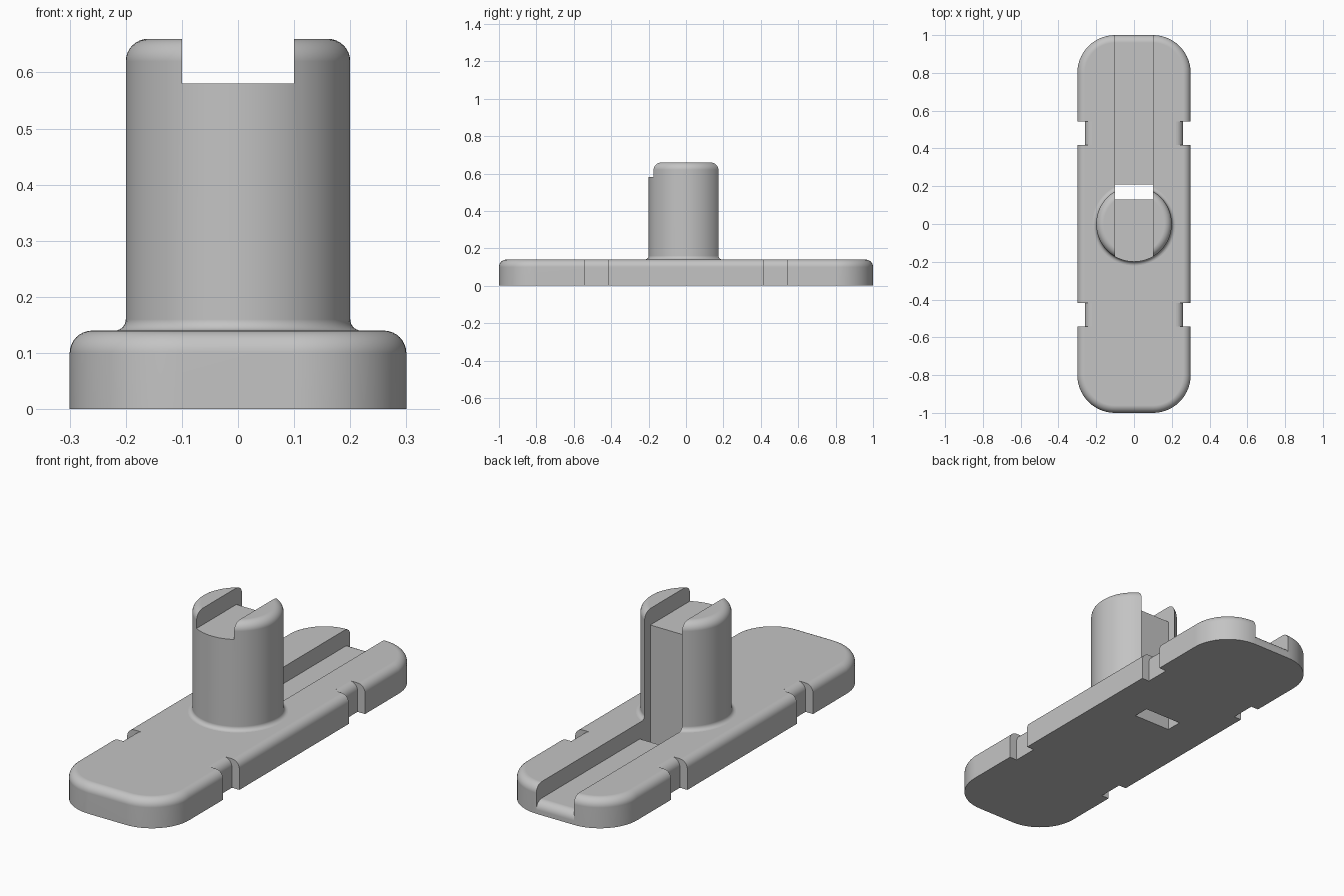
import bpy
import bmesh
from math import pi, sin, cos, radians

# Remove the default object
cube = bpy.data.objects.get("Cube")
if cube:
    bpy.data.objects.remove(cube, do_unlink=True)

grey = bpy.data.materials.new("plain grey")
grey.use_nodes = True
grey.diffuse_color = (0.55, 0.55, 0.55, 1)
grey.node_tree.nodes["Principled BSDF"].inputs["Base Color"].default_value = grey.diffuse_color

HALF_W, HALF_L, HEIGHT, FILLET, CORNER = 0.3, 1.0, 0.14, 0.04, 0.2
TOWER_R, TOWER_TOP = 0.2, 0.66
SLOT_HALF = 0.1


def arc(cx, cy, r, start, end, steps):
    """Points on a circular arc, angles in degrees."""
    angles = [radians(start + (end - start) * i / steps) for i in range(steps + 1)]
    return [(cx + r * cos(a), cy + r * sin(a)) for a in angles]


def make_object(name, bm):
    bmesh.ops.recalc_face_normals(bm, faces=bm.faces[:])
    mesh = bpy.data.meshes.new(name)
    bm.to_mesh(mesh)
    bm.free()
    mesh.materials.append(grey)
    obj = bpy.data.objects.new(name, mesh)
    bpy.context.collection.objects.link(obj)
    return obj


def loft(name, rings):
    """Skin a stack of equal-length rings and cap both ends."""
    bm = bmesh.new()
    loops = [[bm.verts.new(p) for p in ring] for ring in rings]
    for low, high in zip(loops, loops[1:]):
        for i in range(len(low)):
            j = (i + 1) % len(low)
            bm.faces.new((low[i], low[j], high[j], high[i]))
    bm.faces.new(loops[0])
    bm.faces.new(loops[-1])
    return make_object(name, bm)


def cut(obj, cutter):
    mod = obj.modifiers.new("cut", "BOOLEAN")
    mod.operation = "DIFFERENCE"
    mod.solver = "EXACT"
    mod.object = cutter
    bpy.context.view_layer.objects.active = obj
    bpy.ops.object.modifier_apply(modifier=mod.name)


def plate_ring(inset, z):
    """Rounded rectangle outline of the base at one height."""
    cx, cy = HALF_W - CORNER, HALF_L - CORNER
    corners = [(cx, cy), (-cx, cy), (-cx, -cy), (cx, -cy)]
    points = []
    for k, (x, y) in enumerate(corners):
        points += arc(x, y, CORNER - inset, 90 * k, 90 * k + 90, 14)
    return [(x, y, z) for x, y in points]


# Base plate with a rounded top edge
edge = arc(0, HEIGHT - FILLET, FILLET, 0, 90, 8)
base = loft("base_plate", [plate_ring(0, 0)] + [plate_ring(FILLET - r, z) for r, z in edge])

# Round tower with a flared foot and rounded top
profile = [(0.22, HEIGHT - 0.001)] + arc(0.22, 0.16, 0.02, 270, 180, 6)
profile += arc(TOWER_R - FILLET, TOWER_TOP - FILLET, FILLET, 0, 90, 8)
SIDES = 72
tower = loft("tower", [[(r * cos(2 * pi * i / SIDES), r * sin(2 * pi * i / SIDES), z)
                        for i in range(SIDES)] for r, z in profile])

# Continuous channel: over the tower, down its back, through the base and along it
path = [(-0.3, 0.58), (0.13, 0.58), (0.13, -0.1), (0.21, -0.1), (0.21, 0.06)]
path += arc(HALF_L - FILLET, 0.02, FILLET, 90, 0, 8)
path += [(1.1, 0.02), (1.1, 0.8), (-0.3, 0.8)]
channel = loft("channel_cutter", [[(x, y, z) for y, z in path] for x in (-SLOT_HALF, SLOT_HALF)])
cut(base, channel)
cut(tower, channel)
cutters = [channel]

# Four side notches whose inner wall rounds over at the top
NOTCH_X = 0.26
for side in (-1, 1):
    for y in (-0.48, 0.48):
        wall = [(NOTCH_X, -0.1)]
        wall += arc(NOTCH_X - FILLET, HEIGHT - FILLET, FILLET, 0, 88, 8)
        wall += [(NOTCH_X - FILLET, 0.2), (0.4, 0.2), (0.4, -0.1)]
        notch = loft("notch_cutter", [[(side * x, y + d, z) for x, z in wall]
                                      for d in (-0.062, 0.062)])
        cut(base, notch)
        cutters.append(notch)

for cutter in cutters:
    bpy.data.objects.remove(cutter, do_unlink=True)

# Smooth shading with crisp cut edges
for obj in (base, tower):
    bpy.ops.object.select_all(action="DESELECT")
    obj.select_set(True)
    bpy.context.view_layer.objects.active = obj
    bpy.ops.object.shade_smooth_by_angle(angle=radians(30))
    weighted = obj.modifiers.new("weighted normals", "WEIGHTED_NORMAL")
    weighted.keep_sharp = True
